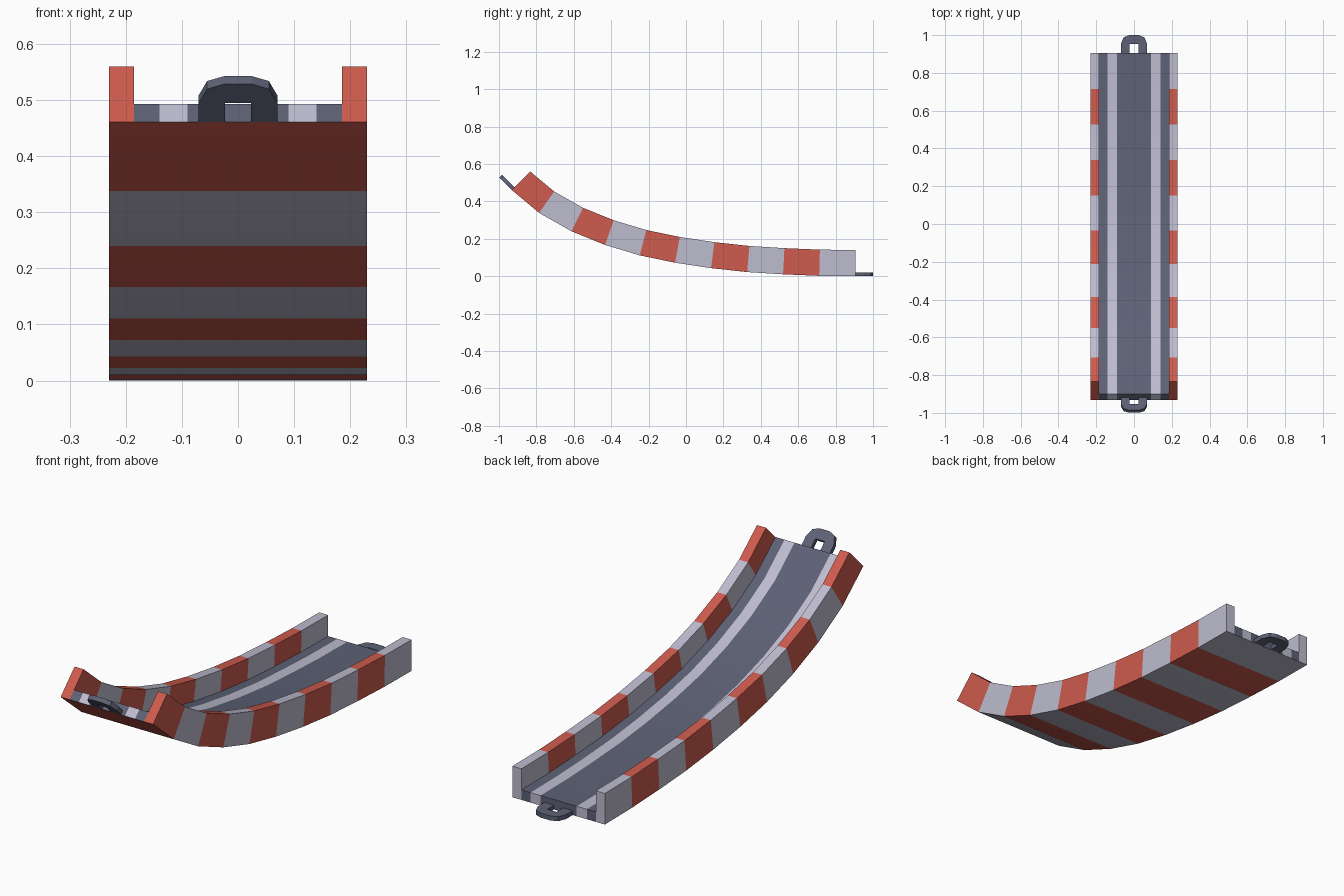
import bpy, bmesh, math
from mathutils import Vector

if "Cube" in bpy.data.objects:
    bpy.data.objects.remove(bpy.data.objects["Cube"])


def material(name, rgb):
    m = bpy.data.materials.new(name)
    m.diffuse_color = (*rgb, 1)
    m.use_nodes = True
    m.node_tree.nodes["Principled BSDF"].inputs["Base Color"].default_value = m.diffuse_color
    return m


RED, WHITE, DARK = 0, 1, 2
MATS = [material("warm red", (0.62, 0.105, 0.076)),
        material("pale grey", (0.515, 0.503, 0.624)),
        material("slate grey", (0.109, 0.120, 0.178))]

# underside of the ramp in side view (y, z), front to back
PATH = [Vector(p) for p in [
    (-0.932, 0.461), (-0.785, 0.338), (-0.612, 0.240), (-0.433, 0.167),
    (-0.247, 0.111), (-0.058, 0.072), (0.134, 0.043), (0.327, 0.022),
    (0.519, 0.010), (0.712, 0.002), (0.905, 0.0)]]


def normal(i):
    if i == 0:
        t = Vector((1, -1))
    elif i == len(PATH) - 1:
        t = Vector((1, 0))
    else:
        t = PATH[i + 1] - PATH[i - 1]
    t.normalize()
    return Vector((-t.y, t.x))


def finish(name, bm):
    bmesh.ops.recalc_face_normals(bm, faces=bm.faces)
    me = bpy.data.meshes.new(name)
    bm.to_mesh(me)
    bm.free()
    for m in MATS:
        me.materials.append(m)
    for p in me.polygons:
        p.use_smooth = True
    me.set_sharp_from_angle(angle=math.radians(30))
    ob = bpy.data.objects.new(name, me)
    bpy.context.collection.objects.link(ob)
    return ob


def sweep(name, xs, height, colour):
    """Bar following the path; xs are the column edges, colour(side, segment, column)."""
    bm = bmesh.new()
    low, high = [], []
    for i, p in enumerate(PATH):
        q = p + normal(i) * height
        low.append([bm.verts.new((x, p.x, p.y)) for x in xs])
        high.append([bm.verts.new((x, q.x, q.y)) for x in xs])
    segs, cols = len(PATH) - 1, len(xs) - 1

    def face(verts, side, i, j):
        bm.faces.new(verts).material_index = colour(side, i, j)

    for i in range(segs):
        for j in range(cols):
            for grid, side in ((low, "bottom"), (high, "top")):
                face((grid[i][j], grid[i][j + 1], grid[i + 1][j + 1], grid[i + 1][j]), side, i, j)
        for j in (0, cols):
            face((low[i][j], low[i + 1][j], high[i + 1][j], high[i][j]), "side", i, min(j, cols - 1))
    for i in (0, segs):
        for j in range(cols):
            face((low[i][j], low[i][j + 1], high[i][j + 1], high[i][j]), "end", min(i, segs - 1), j)
    return finish(name, bm)


def striped(side, i, j):
    return RED if i % 2 == 0 else WHITE


def road(side, i, j):
    if side == "bottom":
        return striped(side, i, j)
    return WHITE if j in (1, 3) else DARK


# road deck with two pale lines, striped underside
sweep("road_deck", [-0.185, -0.14, -0.09, 0.09, 0.14, 0.185], 0.045, road)

# striped barriers on both sides
sweep("left_barrier", [-0.23, -0.185], 0.14, striped)
sweep("right_barrier", [0.185, 0.23], 0.14, striped)


# connector loops at both ends: U outline (x, distance from the road end)
def connector(name, base, direction, up):
    half = [(0.023, 0.048), (0.023, 0), (0.07, 0), (0.07, 0.047), (0.055, 0.083), (0.025, 0.095)]
    outline = half + [(-x, d) for x, d in reversed(half)]
    bm = bmesh.new()
    verts = []
    for x, d in outline:
        p = base + direction * d
        verts.append(bm.verts.new((x, p.x, p.y)))
    f = bm.faces.new(verts)
    ext = bmesh.ops.extrude_face_region(bm, geom=[f])
    moved = [v for v in ext["geom"] if isinstance(v, bmesh.types.BMVert)]
    bmesh.ops.translate(bm, verts=moved, vec=(0, up.x * 0.02, up.y * 0.02))
    for f in bm.faces:
        f.material_index = DARK
    ob = finish(name, bm)
    for p in ob.data.polygons:
        p.use_smooth = False


connector("front_connector", PATH[0], Vector((-1, 1)).normalized(), normal(0))
connector("back_connector", PATH[-1], Vector((1, 0)), normal(len(PATH) - 1))
